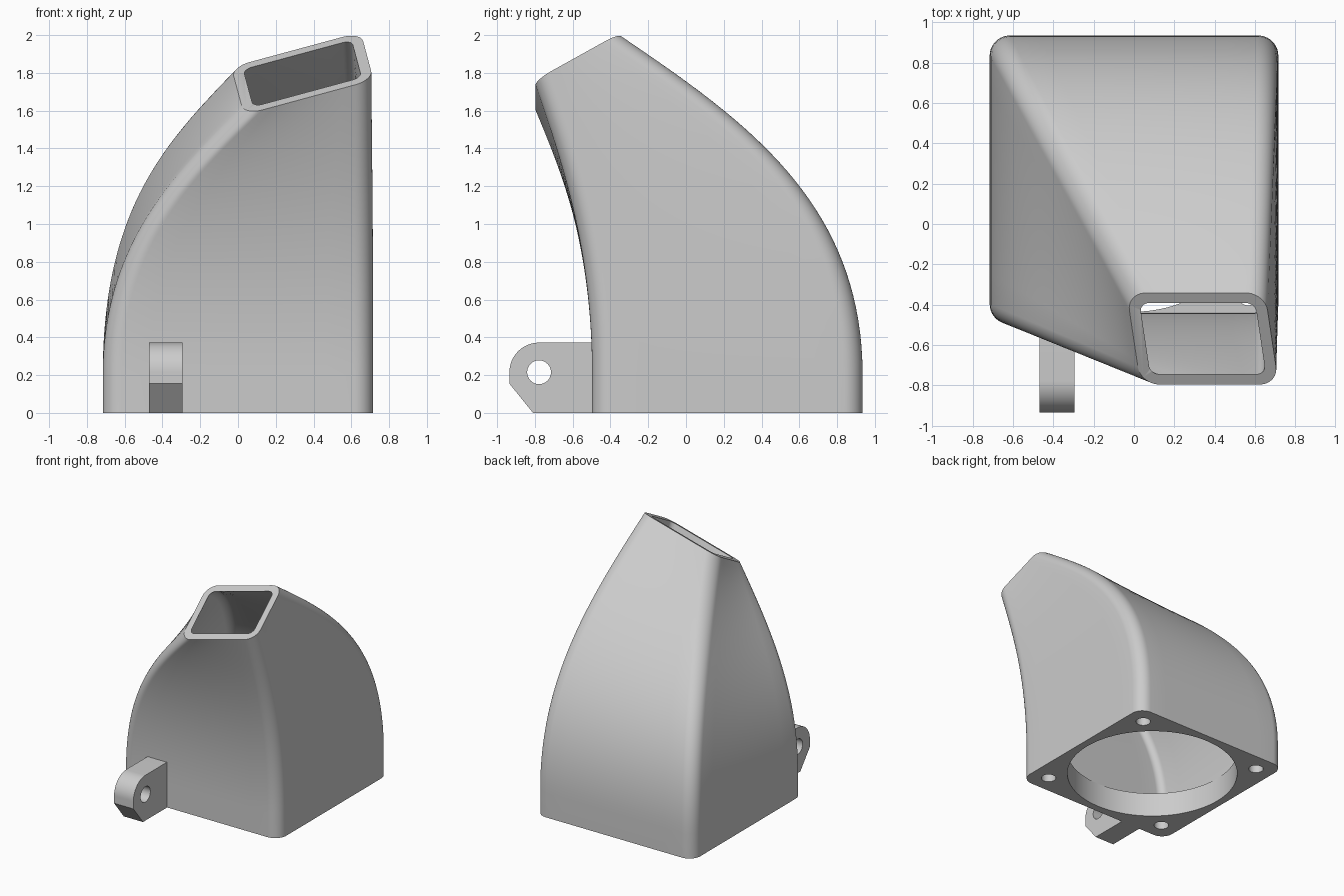
import bpy, bmesh, math
from mathutils import Vector, Matrix

if "Cube" in bpy.data.objects:
    bpy.data.objects.remove(bpy.data.objects["Cube"])

grey = bpy.data.materials.new("light_grey_plastic")
grey.use_nodes = True
grey.diffuse_color = (0.6, 0.6, 0.6, 1)
grey.node_tree.nodes["Principled BSDF"].inputs["Base Color"].default_value = (0.6, 0.6, 0.6, 1)

BASE = Vector((0, 0.219, 0))
HALF = 0.716
WALL = 0.058
PLATE = 0.2
MOUTH = Vector((0.341, -0.569, 1.797))
MOUTH_U = Vector((0.965, 0, 0.261)).normalized()
MOUTH_V = Vector((-0.13, 0.867, 0.482)).normalized()
MOUTH_N = MOUTH_U.cross(MOUTH_V)


def new_object(name, bm):
    bmesh.ops.recalc_face_normals(bm, faces=bm.faces)
    mesh = bpy.data.meshes.new(name)
    bm.to_mesh(mesh)
    bm.free()
    mesh.materials.append(grey)
    obj = bpy.data.objects.new(name, mesh)
    bpy.context.collection.objects.link(obj)
    return obj


def rounded_ring(center, u, v, hw, hh, r, arc=10, side=8):
    """Rounded rectangle in the plane spanned by u and v."""
    arcs = []
    for k, (sx, sy) in enumerate([(1, 1), (-1, 1), (-1, -1), (1, -1)]):
        c = center + u * sx * (hw - r) + v * sy * (hh - r)
        angles = [math.pi / 2 * (k + i / arc) for i in range(arc + 1)]
        arcs.append([c + u * r * math.cos(a) + v * r * math.sin(a) for a in angles])
    pts = []
    for k in range(4):
        start, end = arcs[k][-1], arcs[(k + 1) % 4][0]
        pts += arcs[k] + [start.lerp(end, i / side) for i in range(1, side)]
    return pts


def sweep_point(p, q, t):
    """Curve leaving p vertically and relaxing to a straight run at q."""
    a = p + Vector((0, 0, 0.42 * (q - p).length))
    b = (a + q) / 2
    s = 1 - t
    return p * s**3 + a * 3 * s * s * t + b * 3 * s * t * t + q * t**3


def loft(name, rings):
    bm = bmesh.new()
    loops = [[bm.verts.new(p) for p in ring] for ring in rings]
    n = len(loops[0])
    for lo, hi in zip(loops, loops[1:]):
        for i in range(n):
            j = (i + 1) % n
            bm.faces.new((lo[i], lo[j], hi[j], hi[i]))
    bm.faces.new(loops[0][::-1])
    bm.faces.new(loops[-1])
    return new_object(name, bm)


def duct_rings(inset, r_base, r_mouth, steps=36):
    up = Vector((0, 0, PLATE))
    low = rounded_ring(BASE + up, Vector((1, 0, 0)), Vector((0, 1, 0)),
                       HALF - inset, HALF - inset, r_base)
    top = rounded_ring(MOUTH, MOUTH_U, MOUTH_V, 0.355 - inset, 0.2625 - inset, r_mouth)
    return [[sweep_point(p, q, k / steps) for p, q in zip(low, top)]
            for k in range(steps + 1)]


def cylinder(name, center, radius, depth, axis="Z", segments=64):
    bm = bmesh.new()
    rot = Matrix.Rotation(math.pi / 2, 4, "Y") if axis == "X" else Matrix()
    bmesh.ops.create_cone(bm, cap_ends=True, segments=segments, radius1=radius,
                          radius2=radius, depth=depth,
                          matrix=Matrix.Translation(center) @ rot)
    return new_object(name, bm)


def cut(obj, cutters):
    """Subtract the cutters, bake the result and discard them."""
    for c in cutters:
        c.hide_render = True
        mod = obj.modifiers.new("cut", "BOOLEAN")
        mod.operation = "DIFFERENCE"
        mod.solver = "EXACT"
        mod.object = c
    bpy.context.view_layer.update()
    graph = bpy.context.evaluated_depsgraph_get()
    mesh = bpy.data.meshes.new_from_object(obj.evaluated_get(graph))
    obj.modifiers.clear()
    obj.data = mesh
    for c in cutters:
        bpy.data.objects.remove(c)


def smooth(obj):
    bpy.ops.object.select_all(action="DESELECT")
    obj.select_set(True)
    bpy.context.view_layer.objects.active = obj
    bpy.ops.object.shade_smooth_by_angle(angle=math.radians(30))


# Duct body: straight square foot, then a sweep to the tilted mouth
outer = duct_rings(0, 0.1, 0.1)
foot = [p - Vector((0, 0, PLATE)) for p in outer[0]]
duct = loft("duct_body", [foot] + outer)

# Hollow inside, running a little past the mouth
inner = duct_rings(WALL, 0.06, 0.05)
inner.append([p + MOUTH_N * 0.05 for p in inner[-1]])
cutters = [loft("cavity_cutter", inner)]

# Round inlet and four screw holes through the base plate, ending in the cavity
mid = BASE + Vector((0, 0, 0.06))
cutters.append(cylinder("inlet_cutter", mid, HALF - WALL - 0.004, 0.3, segments=96))
for sx in (-1, 1):
    for sy in (-1, 1):
        cutters.append(cylinder("screw_cutter", mid + Vector((sx, sy, 0)) * 0.567,
                                0.056, 0.3, segments=32))
cut(duct, cutters)
smooth(duct)

# Mounting lug: rounded nose, chamfered underside, cross hole
eye_y, eye_z, nose = -0.778, 0.215, 0.157
profile = [(-0.46, 0), (-0.46, eye_z + nose)]
for i in range(17):
    a = math.pi / 2 * (1 + i / 16)
    profile.append((eye_y + nose * math.cos(a), eye_z + nose * math.sin(a)))
profile += [(eye_y - nose, 0.155), (-0.81, 0)]
bm = bmesh.new()
face = bm.faces.new([bm.verts.new((-0.47, y, z)) for y, z in profile])
ext = bmesh.ops.extrude_face_region(bm, geom=[face])
bmesh.ops.translate(bm, vec=(0.175, 0, 0),
                    verts=[v for v in ext["geom"] if isinstance(v, bmesh.types.BMVert)])
lug = new_object("mounting_lug", bm)
cut(lug, [cylinder("eye_cutter", Vector((-0.38, eye_y, eye_z)), 0.063, 0.4, "X", 40)])
smooth(lug)
